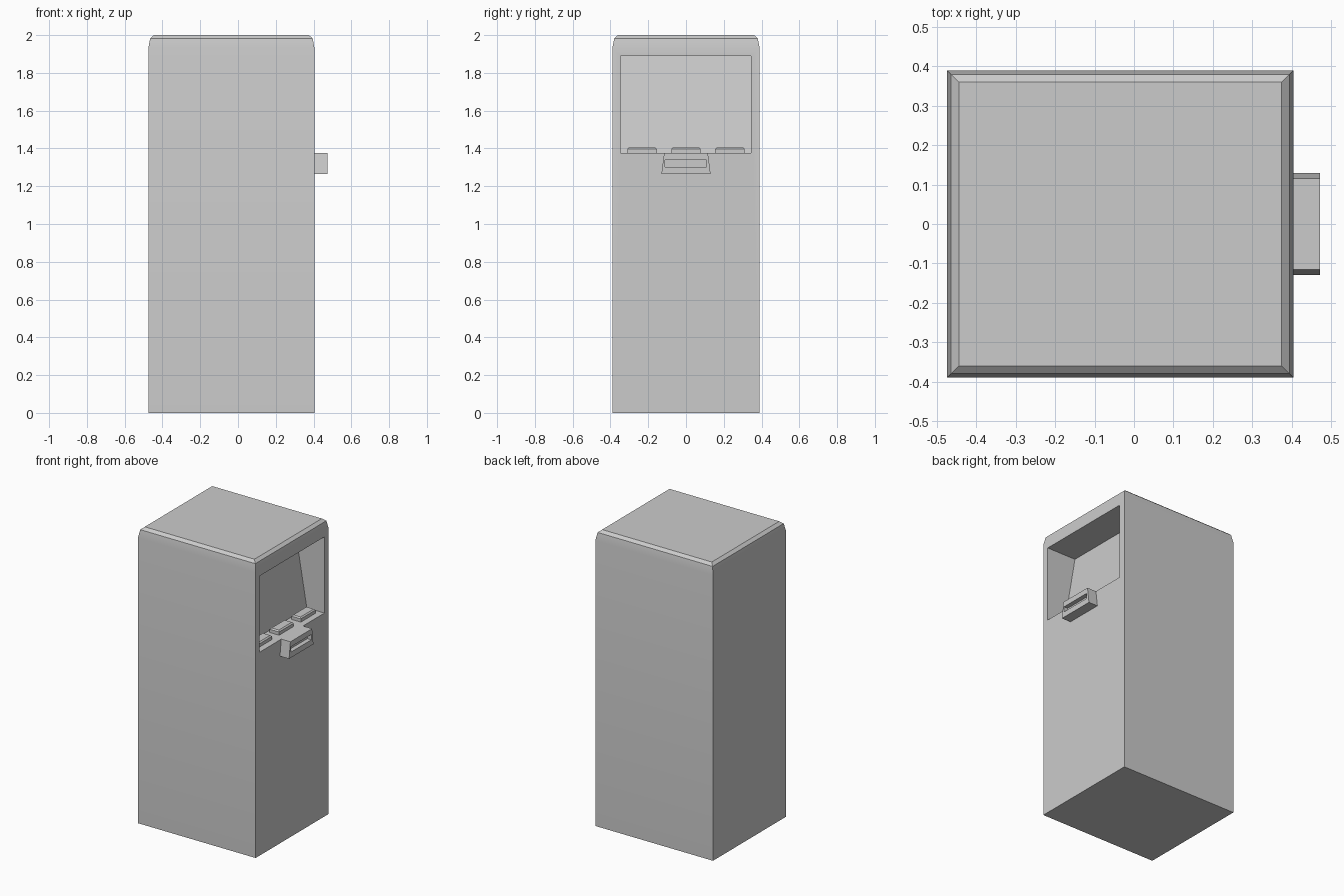
import bpy, bmesh
from math import radians

if "Cube" in bpy.data.objects:
    bpy.data.objects.remove(bpy.data.objects["Cube"])


def loft(name, rings):
    """Closed solid skinned through rings of equal point count."""
    bm = bmesh.new()
    loops = [[bm.verts.new(p) for p in ring] for ring in rings]
    n = len(loops[0])
    for a, b in zip(loops, loops[1:]):
        for i in range(n):
            j = (i + 1) % n
            bm.faces.new((a[i], a[j], b[j], b[i]))
    bm.faces.new(loops[0][::-1])
    bm.faces.new(loops[-1])
    bmesh.ops.recalc_face_normals(bm, faces=bm.faces[:])
    mesh = bpy.data.meshes.new(name)
    bm.to_mesh(mesh)
    bm.free()
    obj = bpy.data.objects.new(name, mesh)
    bpy.context.collection.objects.link(obj)
    return obj


def rect(x0, x1, y0, y1, z, inset=0.0):
    x0, x1, y0, y1 = x0 + inset, x1 - inset, y0 + inset, y1 - inset
    return [(x0, y0, z), (x1, y0, z), (x1, y1, z), (x0, y1, z)]


def cut(target, cutter):
    mod = target.modifiers.new("cut", 'BOOLEAN')
    mod.operation = 'DIFFERENCE'
    mod.solver = 'EXACT'
    mod.object = cutter
    bpy.context.view_layer.objects.active = target
    bpy.ops.object.modifier_apply(modifier=mod.name)
    bpy.data.objects.remove(cutter, do_unlink=True)


FRONT = 0.405     # panel face of the cabinet
FLOOR = 1.375     # floor of the recess and top of the shelf

# Cabinet with softened top edge
cabinet = loft("cabinet", [rect(-0.475, FRONT, -0.39, 0.39, z, i)
                           for z, i in [(0, 0), (1.93, 0), (1.983, 0.01), (2.0, 0.03)]])

# Display recess with a sloping back wall
profile = [(0.60, FLOOR), (0.60, 1.89), (FRONT - 0.22, 1.89), (FRONT - 0.132, FLOOR)]
cut(cabinet, loft("recess_cutter", [[(x, y, z) for x, z in profile] for y in (-0.348, 0.345)]))
bpy.ops.object.select_all(action='DESELECT')
cabinet.select_set(True)
bpy.context.view_layer.objects.active = cabinet
bpy.ops.object.shade_smooth_by_angle(angle=radians(30))

# Three chamfered buttons on the recess floor
for k in (-1, 0, 1):
    y = k * 0.232
    loft("button", [rect(0.292, 0.362, y - 0.078, y + 0.078, z, i)
                    for z, i in [(FLOOR, 0), (1.397, 0), (1.405, 0.008)]])

# Flared shelf with a slot
section = [(-0.13, 1.265), (0.13, 1.265), (0.116, FLOOR), (-0.116, FLOOR)]
shelf = loft("slot_shelf", [[(x, y, z) for y, z in section] for x in (FRONT, 0.473)])
cut(shelf, loft("slot_cutter", [rect(0.443, 0.60, -0.11, 0.108, z) for z in (1.303, 1.339)]))
